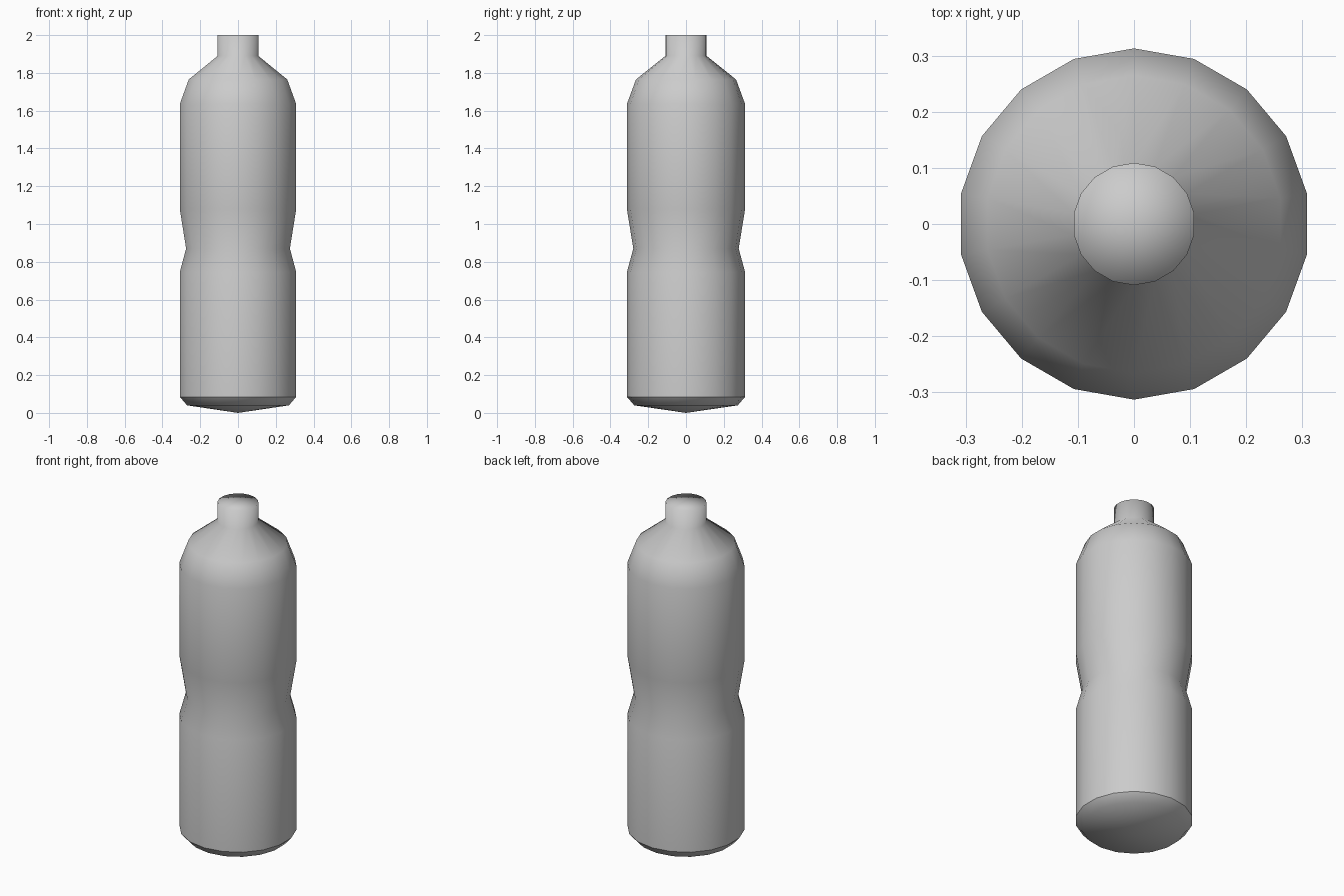
import bpy, bmesh, math

if "Cube" in bpy.data.objects:
    bpy.data.objects.remove(bpy.data.objects["Cube"])

SIDES = 18
# body profile (radius, height) from base rim to mouth
PROFILE = [(0.274, 0.04), (0.313, 0.085), (0.313, 0.745), (0.279, 0.87),
           (0.313, 1.08), (0.313, 1.635), (0.265, 1.765), (0.109, 1.89),
           (0.109, 2.0)]

bm = bmesh.new()
rings = []
for r, z in PROFILE:
    ring = []
    for i in range(SIDES):
        a = math.pi / 2 + 2 * math.pi * i / SIDES
        ring.append(bm.verts.new((r * math.cos(a), r * math.sin(a), z)))
    rings.append(ring)

# side walls
for lo, hi in zip(rings, rings[1:]):
    for i in range(SIDES):
        j = (i + 1) % SIDES
        bm.faces.new((lo[i], lo[j], hi[j], hi[i]))

# pointed base and closed mouth
base = bm.verts.new((0, 0, 0))
mouth = bm.verts.new((0, 0, 2.0))
for i in range(SIDES):
    j = (i + 1) % SIDES
    bm.faces.new((base, rings[0][j], rings[0][i]))
    bm.faces.new((mouth, rings[-1][i], rings[-1][j]))

# smooth all over, with a crease round the bottom edge
for f in bm.faces:
    f.smooth = True
for i in range(SIDES):
    bm.edges.get((rings[1][i], rings[1][(i + 1) % SIDES])).smooth = False

bmesh.ops.recalc_face_normals(bm, faces=bm.faces)
mesh = bpy.data.meshes.new("bottle")
bm.to_mesh(mesh)
bm.free()
bottle = bpy.data.objects.new("bottle", mesh)
bpy.context.collection.objects.link(bottle)
